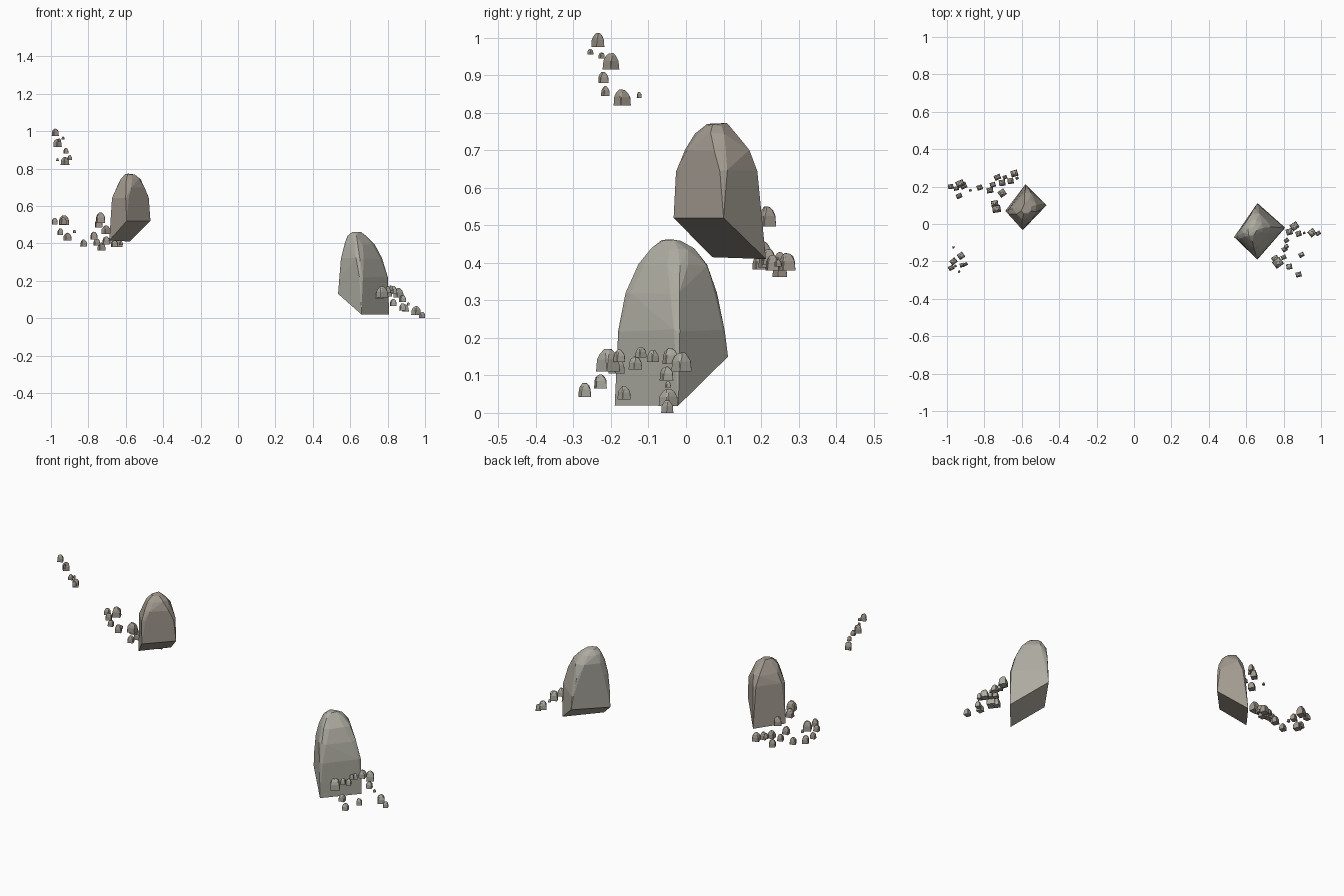
import bpy, bmesh, math, random

if "Cube" in bpy.data.objects:
    bpy.data.objects.remove(bpy.data.objects["Cube"])

random.seed(4)


def material(name, rgb):
    m = bpy.data.materials.new(name)
    m.diffuse_color = (*rgb, 1)
    m.use_nodes = True
    m.node_tree.nodes["Principled BSDF"].inputs["Base Color"].default_value = m.diffuse_color
    return m


BROWN = material("brown_stone", (0.36, 0.32, 0.275))
PALE = material("pale_stone", (0.42, 0.41, 0.355))


def hull_object(name, points, mat, merge_angle):
    """Faceted stone: convex hull of the points, near-flat faces joined."""
    bm = bmesh.new()
    for p in points:
        bm.verts.new(p)
    res = bmesh.ops.convex_hull(bm, input=bm.verts[:])
    junk = {g for g in res["geom_interior"] + res["geom_unused"]
            if isinstance(g, bmesh.types.BMVert)}
    bmesh.ops.delete(bm, geom=list(junk), context='VERTS')
    bmesh.ops.dissolve_limit(bm, angle_limit=math.radians(merge_angle),
                             verts=bm.verts[:], edges=bm.edges[:])
    bmesh.ops.recalc_face_normals(bm, faces=bm.faces[:])
    me = bpy.data.meshes.new(name)
    bm.to_mesh(me)
    bm.free()
    me.materials.append(mat)
    ob = bpy.data.objects.new(name, me)
    bpy.context.collection.objects.link(ob)
    return ob


def stone_points(corners, rings, sides, jitter):
    """Base quad plus rounded rings (z, s0, s1, t0, t1, squareness)."""
    a, b, c, d = corners

    def place(s, t, z):
        w = ((1 - s) * (1 - t), (1 + s) * (1 - t), (1 + s) * (1 + t), (1 - s) * (1 + t))
        return [sum(wi * p[k] for wi, p in zip(w, (a, b, c, d))) / 4 for k in (0, 1)] + [z]

    pts = list(corners)
    for z, s0, s1, t0, t1, sq in rings:
        for i in range(sides):
            ang = 2 * math.pi * (i + 0.5) / sides
            co, si = math.cos(ang), math.sin(ang)
            s = math.copysign(abs(co) ** sq, co)
            t = math.copysign(abs(si) ** sq, si)
            s = (s0 + s1) / 2 + s * (s1 - s0) / 2 + random.uniform(-jitter, jitter)
            t = (t0 + t1) / 2 + t * (t1 - t0) / 2 + random.uniform(-jitter, jitter)
            s, t = max(-1, min(1, s)), max(-1, min(1, t))
            pts.append(place(s, t, z + random.uniform(-jitter, jitter) * 0.08))
    return pts


# Upper left boulder with a slanted underside
hull_object("left_boulder", stone_points(
    [(-0.595, -0.033, 0.52), (-0.468, 0.10, 0.52), (-0.58, 0.213, 0.41), (-0.688, 0.07, 0.415)],
    [(0.645, -1, 1, -1, 0.85, 0.2),
     (0.70, -0.87, 0.87, -0.95, 0.70, 0.45),
     (0.745, -0.62, 0.62, -0.75, 0.45, 0.7),
     (0.769, -0.3, 0.3, -0.45, 0.2, 0.9)], 8, 0.05), BROWN, 6)

# Lower right boulder, leaning to the left
hull_object("right_boulder", stone_points(
    [(0.66, -0.19, 0.02), (0.808, -0.02, 0.02), (0.66, 0.112, 0.15), (0.535, -0.07, 0.13)],
    [(0.22, -1, 1, -0.97, 1, 0.12),
     (0.32, -0.97, 0.84, -0.82, 1, 0.3),
     (0.395, -0.82, 0.66, -0.5, 0.92, 0.5),
     (0.437, -0.62, 0.4, -0.15, 0.78, 0.75),
     (0.459, -0.45, 0.05, 0.1, 0.55, 0.9)], 12, 0.04), PALE, 4)


def pebble(name, mat, x, y, z, w):
    """Small domed stone with a flat base, turned at random."""
    h = w * 1.02
    rot = random.uniform(0.1, 0.7)
    hw, hd = w * 0.42, w * random.uniform(0.32, 0.42)
    corners = []
    for sx, sy in ((-1, -1), (1, -1), (1, 1), (-1, 1)):
        px, py = sx * hw, sy * hd
        corners.append((x + px * math.cos(rot) - py * math.sin(rot),
                        y + px * math.sin(rot) + py * math.cos(rot), z))
    rings = [(z + h * 0.55, -1, 1, -1, 1, 0.2),
             (z + h * 0.82, -0.8, 0.8, -0.8, 0.8, 0.5),
             (z + h, -0.4, 0.4, -0.45, 0.45, 0.9)]
    hull_object(name, stone_points(corners, rings, 8, 0.02), mat, 5)


# Pebbles high on the far left: x, y, base z, width
for p in ((-.977, -.235, .975, .036), (-.965, -.20, .915, .042), (-.925, -.17, .82, .04),
          (-.92, -.22, .88, .027), (-.90, -.215, .845, .025), (-.935, -.255, .955, .014),
          (-.965, -.125, .84, .014), (-.955, -.225, .945, .015)):
    pebble("high_pebble", BROWN, *p)

# Pebbles behind the left boulder
for p in ((-.98, .20, .50, .034), (-.93, .215, .497, .051), (-.95, .19, .445, .033),
          (-.935, .15, .50, .037), (-.912, .205, .415, .04), (-.875, .18, .455, .016),
          (-.825, .195, .382, .036), (-.77, .18, .42, .04), (-.755, .21, .388, .035),
          (-.73, .25, .362, .04), (-.705, .165, .45, .044), (-.745, .11, .485, .044),
          (-.735, .08, .51, .052), (-.705, .22, .395, .04), (-.69, .25, .40, .027),
          (-.66, .23, .38, .038), (-.64, .27, .38, .044), (-.625, .245, .39, .019)):
    pebble("left_pebble", BROWN, *p)

# Pebbles beside the right boulder
for p in ((.77, -.208, .11, .058), (.755, -.185, .105, .042), (.80, -.178, .135, .032),
          (.83, -.228, .065, .036), (.88, -.27, .042, .036), (.895, -.165, .036, .034),
          (.815, -.12, .148, .026), (.805, -.135, .115, .033), (.815, -.088, .135, .03),
          (.83, -.042, .13, .04), (.858, -.012, .11, .049), (.88, -.052, .086, .036),
          (.91, -.048, .068, .015), (.952, -.047, .018, .044), (.984, -.05, 0, .032)):
    pebble("right_pebble", PALE, *p)
